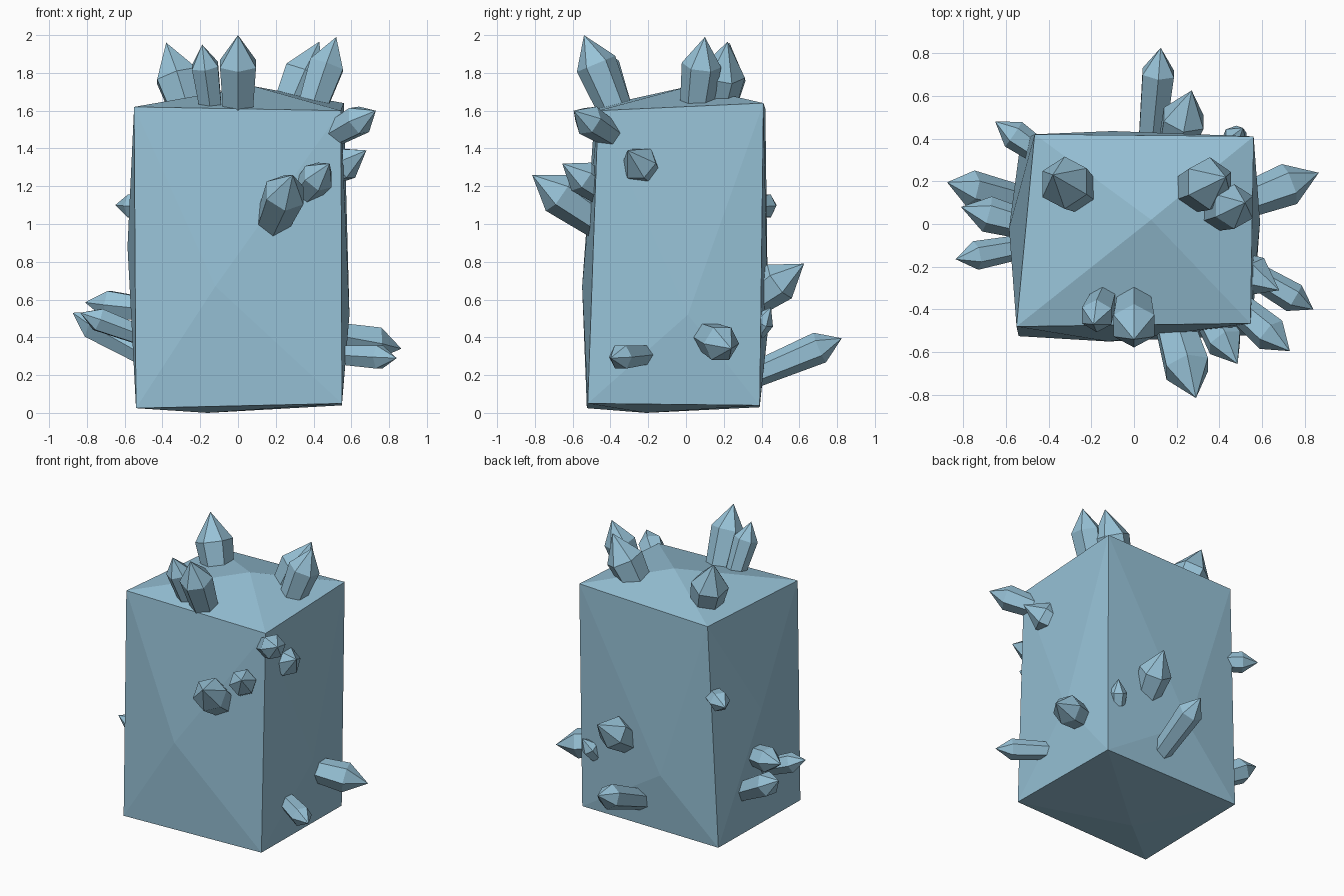
import bpy, bmesh
from math import tau, cos, sin
from mathutils import Vector

cube = bpy.data.objects.get("Cube")
if cube:
    bpy.data.objects.remove(cube, do_unlink=True)

ice = bpy.data.materials.new("pale_ice_blue")
ice.use_nodes = True
ice.diffuse_color = (0.31, 0.54, 0.68, 1)
ice.node_tree.nodes["Principled BSDF"].inputs["Base Color"].default_value = ice.diffuse_color


def finish(bm, name):
    bmesh.ops.recalc_face_normals(bm, faces=bm.faces[:])
    mesh = bpy.data.meshes.new(name)
    bm.to_mesh(mesh)
    bm.free()
    mesh.materials.append(ice)
    obj = bpy.data.objects.new(name, mesh)
    bpy.context.collection.objects.link(obj)
    return obj


def fan(bm, loop, apex):
    """Close a loop of vertices with triangles meeting at one point."""
    top = bm.verts.new(apex)
    for i, v in enumerate(loop):
        bm.faces.new((v, loop[(i + 1) % len(loop)], top))


# Rough block: an uneven box whose six sides each swell to a shallow point
def block():
    bm = bmesh.new()
    bottom = [bm.verts.new(p) for p in (
        (-.54, -.525, .025), (.55, -.52, .05), (.55, .39, .04), (-.53, .39, .03))]
    top = [bm.verts.new(p) for p in (
        (-.55, -.48, 1.62), (.545, -.465, 1.6), (.56, .41, 1.64), (-.465, .42, 1.61))]
    swells = [(-.12, -.55, .67), (.59, .01, .52), (-.1, .435, .45), (-.585, -.02, .88)]
    for i, apex in enumerate(swells):
        j = (i + 1) % 4
        fan(bm, [bottom[i], bottom[j], top[j], top[i]], apex)
    fan(bm, top, (.08, .02, 1.73))
    fan(bm, bottom[::-1], (-.16, -.21, 0))
    finish(bm, "rough_block")


# Crystal: a six-sided shaft that widens to a shoulder, then a pointed end
def crystal(name, tip, base, radius, sides=6):
    tip, base = Vector(tip), Vector(base)
    axis = (tip - base).normalized()
    ref = Vector((1, 0, 0)) if abs(axis.x) < 0.7 else Vector((0, 0, 1))
    u = axis.cross(ref).normalized()
    w = axis.cross(u)

    def ring(centre, r):
        return [bm.verts.new(centre + r * (u * cos(tau * k / sides) + w * sin(tau * k / sides)))
                for k in range(sides)]

    bm = bmesh.new()
    low = ring(base, radius * 0.8)
    shoulder = ring(tip - axis * radius * 1.5, radius)
    for i in range(sides):
        j = (i + 1) % sides
        bm.faces.new((low[i], low[j], shoulder[j], shoulder[i]))
    bm.faces.new(low[::-1])
    fan(bm, shoulder, tip)
    finish(bm, name)


block()

crystals = [
    # On top
    ("top_front_large_crystal", (0, -.54, 2), (0, -.36, 1.57), .11),
    ("top_front_small_crystal", (-.19, -.47, 1.95), (-.14, -.34, 1.58), .08),
    ("top_left_back_crystal", (-.38, .23, 1.96), (-.26, .15, 1.58), .125),
    ("top_right_outer_crystal", (.52, .10, 1.99), (.38, .05, 1.58), .105),
    ("top_right_inner_crystal", (.43, .22, 1.965), (.26, .15, 1.58), .125),
    # On the +x side
    ("corner_crystal", (.73, -.595, 1.6), (.48, -.38, 1.46), .085),
    ("side_upper_crystal", (.68, -.31, 1.39), (.49, -.21, 1.28), .1),
    ("side_lower_large_crystal", (.865, .24, .34), (.5, .10, .41), .1),
    ("side_lower_small_crystal", (.84, -.4, .29), (.5, -.2, .31), .07),
    # On the front
    ("front_large_crystal", (.29, -.815, 1.26), (.17, -.41, .98), .115),
    ("front_small_crystal", (.485, -.655, 1.32), (.34, -.41, 1.15), .09),
    # On the -x side
    ("back_corner_crystal", (-.65, .48, 1.1), (-.42, .32, 1.09), .07),
    ("cluster_low_crystal", (-.875, .195, .53), (-.49, .1, .31), .085),
    ("cluster_top_crystal", (-.81, .08, .585), (-.48, -.01, .55), .085),
    ("cluster_front_crystal", (-.835, -.165, .53), (-.49, -.1, .4), .068),
    # On the back
    ("back_long_crystal", (.125, .825, .395), (.08, .36, .2), .085),
    ("back_large_crystal", (.27, .625, .79), (.19, .35, .59), .11),
    ("back_small_crystal", (.51, .45, .56), (.45, .37, .42), .06),
]
for spec in crystals:
    crystal(*spec)
